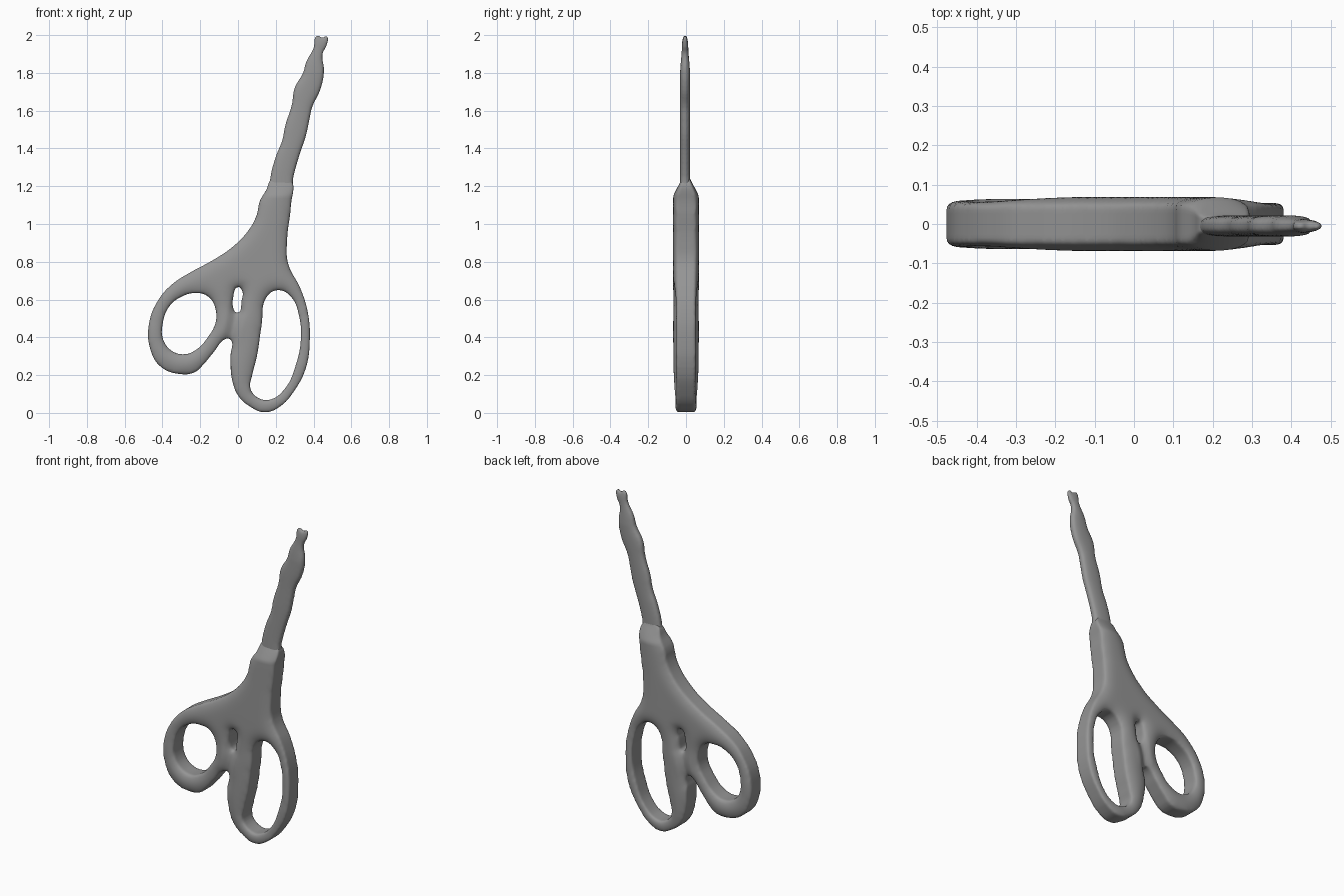
import bpy

default_cube = bpy.data.objects.get("Cube")
if default_cube:
    bpy.data.objects.remove(default_cube, do_unlink=True)

# One grey for the whole model
grey = bpy.data.materials.new("plain_grey")
grey.use_nodes = True
colour = (0.3, 0.3, 0.3, 1.0)
grey.diffuse_color = colour
for node in grey.node_tree.nodes:
    if node.type == 'BSDF_PRINCIPLED':
        node.inputs["Base Color"].default_value = colour
        node.inputs["Roughness"].default_value = 0.7


def convert_to_mesh(obj):
    """Turn the curve or the modifier stack of an object into plain mesh."""
    bpy.ops.object.select_all(action='DESELECT')
    obj.select_set(True)
    bpy.context.view_layer.objects.active = obj
    bpy.ops.object.convert(target='MESH')
    return bpy.context.view_layer.objects.active


def soft_slab(name, outlines, half_depth, bevel, voxel, rounding, depth_rule, y=0.0):
    """Extrude closed outlines (first is the rim, the rest are holes) and round them."""
    curve = bpy.data.curves.new(name, 'CURVE')
    curve.dimensions = '2D'
    curve.fill_mode = 'BOTH'
    curve.extrude = half_depth - bevel
    curve.bevel_depth = bevel
    curve.bevel_resolution = 2
    curve.offset = -bevel
    curve.resolution_u = 5
    for outline in outlines:
        spline = curve.splines.new('BEZIER')
        spline.bezier_points.add(len(outline) - 1)
        spline.use_cyclic_u = True
        for point, (x, z) in zip(spline.bezier_points, outline):
            point.co = (x, z, 0.0)
            point.handle_left_type = point.handle_right_type = 'AUTO'
    obj = bpy.data.objects.new(name, curve)
    bpy.context.collection.objects.link(obj)
    obj = convert_to_mesh(obj)

    # Even topology, then soften the depth only so the silhouette stays put
    remesh = obj.modifiers.new("even_faces", 'REMESH')
    remesh.mode = 'VOXEL'
    remesh.voxel_size = voxel
    soften = obj.modifiers.new("round_rims", 'SMOOTH')
    soften.use_x = soften.use_y = False
    soften.use_z = True
    soften.factor = 1.0
    soften.iterations = rounding
    obj = convert_to_mesh(obj)
    for vert in obj.data.vertices:
        vert.co.z *= depth_rule(vert.co.x, vert.co.y)

    # Stand the slab upright
    obj.rotation_euler.x = 1.5707963
    obj.location.y = y
    bpy.ops.object.transform_apply(location=True, rotation=True, scale=True)
    obj.data.materials.clear()
    obj.data.materials.append(grey)
    bpy.ops.object.shade_smooth()


def ramp(value, start, end):
    return min(max((value - start) / (end - start), 0.0), 1.0)


def handle_depth(x, z):
    """Thin the collar towards the blades and crease the seam between the rings."""
    collar = 1 - .62 * ramp(z, 1.15, 1.24)
    seam_x = -.04 + .22 * (z - .39)
    across = 1 - ramp(abs(x - seam_x), 0, .045)
    along = ramp(z, .3, .4) * (1 - ramp(z, .56, .7))
    return collar * (1 - .25 * across * along)


def blade_depth(x, z):
    """Thin the blades towards the tip."""
    return 1 - .35 * ramp(z, 1.8, 2.0)


# Handles: outer rim running down the right, round both rings and back up
right_rim = [
    (.275, 1.24), (.28, 1.1), (.26, .92), (.265, .79), (.33, .66), (.37, .53),
    (.38, .39), (.36, .24), (.3, .12), (.22, .032), (.14, .003), (.065, .033),
    (.005, .085), (-.03, .17), (-.04, .3), (-.038, .39),
]
left_rim = [
    (-.06, .395), (-.13, .32), (-.18, .26), (-.23, .215), (-.3, .205),
    (-.41, .245), (-.465, .34), (-.47, .48), (-.42, .6), (-.35, .68),
    (-.25, .745), (-.13, .81), (-.015, .89), (.065, .98), (.1, 1.05),
    (.115, 1.12), (.15, 1.18), (.18, 1.24),
]
# Finger holes and the small gap between the rings
left_hole = [
    (-.21, .635), (-.15, .61), (-.12, .555), (-.118, .48), (-.16, .4),
    (-.22, .335), (-.29, .31), (-.36, .335), (-.4, .4), (-.4, .465),
    (-.37, .555), (-.31, .61),
]
right_hole = [
    (.155, .62), (.22, .65), (.285, .61), (.322, .52), (.333, .39),
    (.305, .25), (.25, .13), (.17, .07), (.105, .08), (.065, .13),
    (.075, .2), (.1, .3), (.125, .465),
]
small_gap = [(0, .67), (.025, .64), (.02, .6), (-.005, .525), (-.025, .555), (-.025, .615)]

soft_slab(
    "handles", [right_rim + left_rim, left_hole, right_hole, small_gap],
    half_depth=.069, bevel=.018, voxel=.012, rounding=40,
    depth_rule=handle_depth,
)

# Blades: one closed pair with a wavy edge and a notched tip
blade_rim = [
    (.27, 1.13), (.293, 1.25), (.325, 1.365), (.36, 1.47), (.377, 1.55),
    (.393, 1.62), (.435, 1.71), (.455, 1.81), (.447, 1.9), (.47, 1.95),
    (.47, 1.993), (.445, 1.985), (.42, 1.998), (.4, 1.93), (.36, 1.855),
    (.345, 1.8), (.3, 1.72), (.285, 1.63), (.25, 1.52), (.235, 1.445),
    (.2, 1.355), (.172, 1.245), (.17, 1.13),
]
soft_slab(
    "closed_blades", [blade_rim],
    half_depth=.027, bevel=.016, voxel=.008, rounding=40,
    depth_rule=blade_depth, y=-.005,
)
